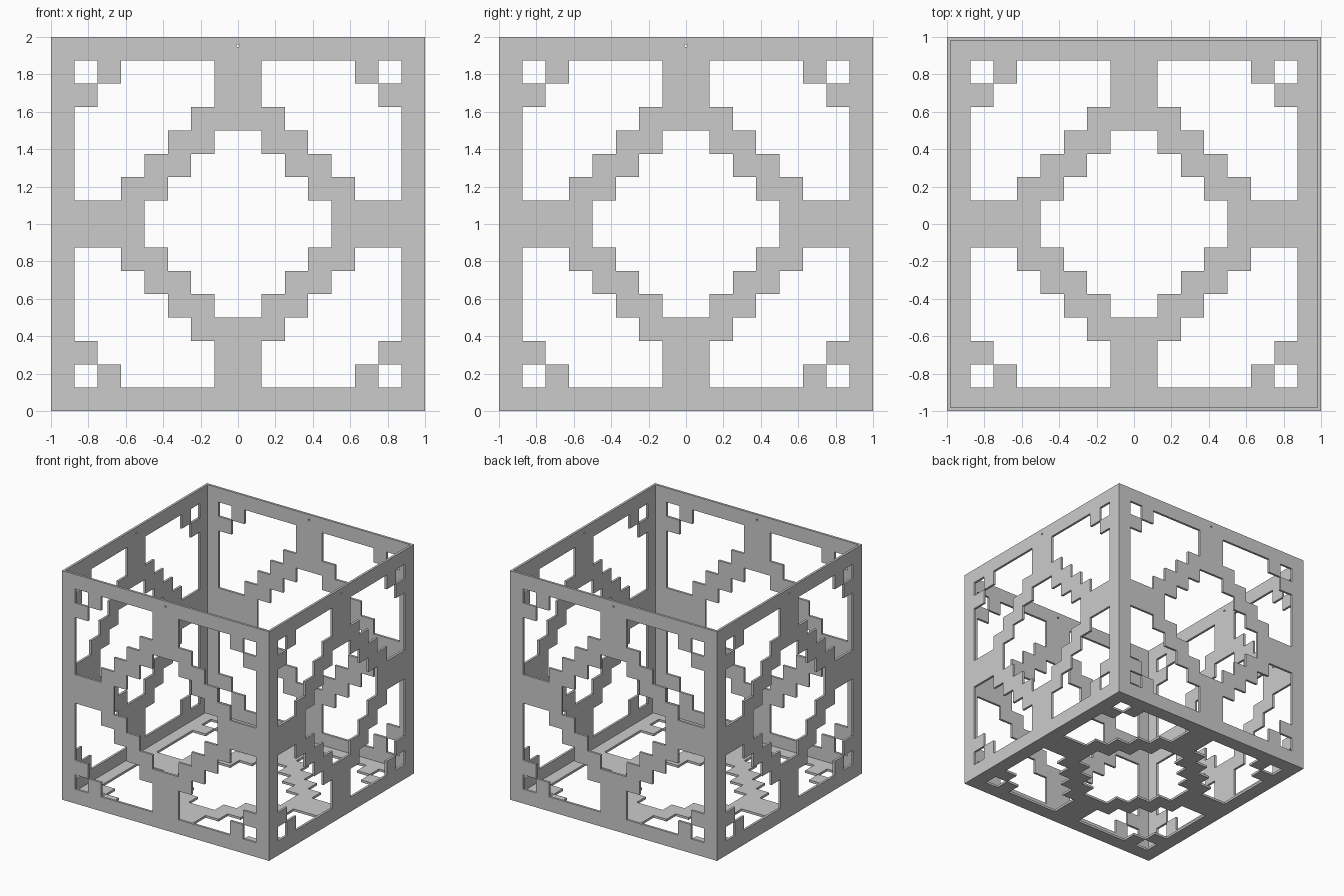
import bpy
import bmesh
import math
from mathutils import Vector, Matrix

cube = bpy.data.objects.get("Cube")
if cube:
    bpy.data.objects.remove(cube, do_unlink=True)

CELL = 0.125          # pattern grid step
HALF = 8              # cells from panel centre to edge
THICK = 0.02
PIN_R, PIN_V = 0.008, 0.953   # pin hole near the top of each wall


def filled(i, j):
    """Fretwork rule: frame, cross arms, stepped diamond, corner squares."""
    u, v = (k if k >= 0 else -k - 1 for k in (i, j))
    return (max(u, v) == HALF - 1 or (min(u, v) == 0 and max(u, v) >= 4)
            or u + v in (4, 5) or {u, v} == {5, 6})


def notched_cell(side):
    """Cell beside the centre line with half of the round pin hole cut out."""
    lo, hi = CELL * (HALF - 1), CELL * HALF
    pts = [(0, lo), (CELL, lo), (CELL, hi), (0, hi)]
    for k in range(9):
        a = math.pi * k / 8
        pts.append((PIN_R * math.sin(a), PIN_V + PIN_R * math.cos(a)))
    return pts if side > 0 else [(-x, y) for x, y in reversed(pts)]


def add_panel(bm, across, up, pin_hole):
    """Lay one fretwork panel on a cube side facing across x up."""
    across, up = Vector(across), Vector(up)
    centre = across.cross(up) + Vector((0, 0, 1))
    for i in range(-HALF, HALF):
        for j in range(-HALF, HALF):
            if not filled(i, j):
                continue
            if pin_hole and j == HALF - 1 and i in (-1, 0):
                pts = notched_cell(1 if i == 0 else -1)
            else:
                pts = [((i + a) * CELL, (j + b) * CELL)
                       for a, b in ((0, 0), (1, 0), (1, 1), (0, 1))]
            bm.faces.new([bm.verts.new(centre + across * x + up * y) for x, y in pts])


# Four walls and a floor, open at the top
bm = bmesh.new()
for turn in range(4):
    across = Matrix.Rotation(turn * math.pi / 2, 3, 'Z') @ Vector((1, 0, 0))
    add_panel(bm, across, (0, 0, 1), True)
add_panel(bm, (1, 0, 0), (0, -1, 0), False)
bmesh.ops.remove_doubles(bm, verts=bm.verts, dist=0.0005)

mesh = bpy.data.meshes.new("fretwork_box")
bm.to_mesh(mesh)
bm.free()
box = bpy.data.objects.new("fretwork_box", mesh)
bpy.context.collection.objects.link(box)

# Sheet thickness, inward
solid = box.modifiers.new("thickness", 'SOLIDIFY')
solid.thickness = THICK
solid.offset = -1
solid.use_even_offset = True

# Plain grey
grey = bpy.data.materials.new("grey")
grey.use_nodes = True
colour = (0.6, 0.6, 0.6, 1)
grey.diffuse_color = colour
grey.node_tree.nodes["Principled BSDF"].inputs["Base Color"].default_value = colour
mesh.materials.append(grey)
